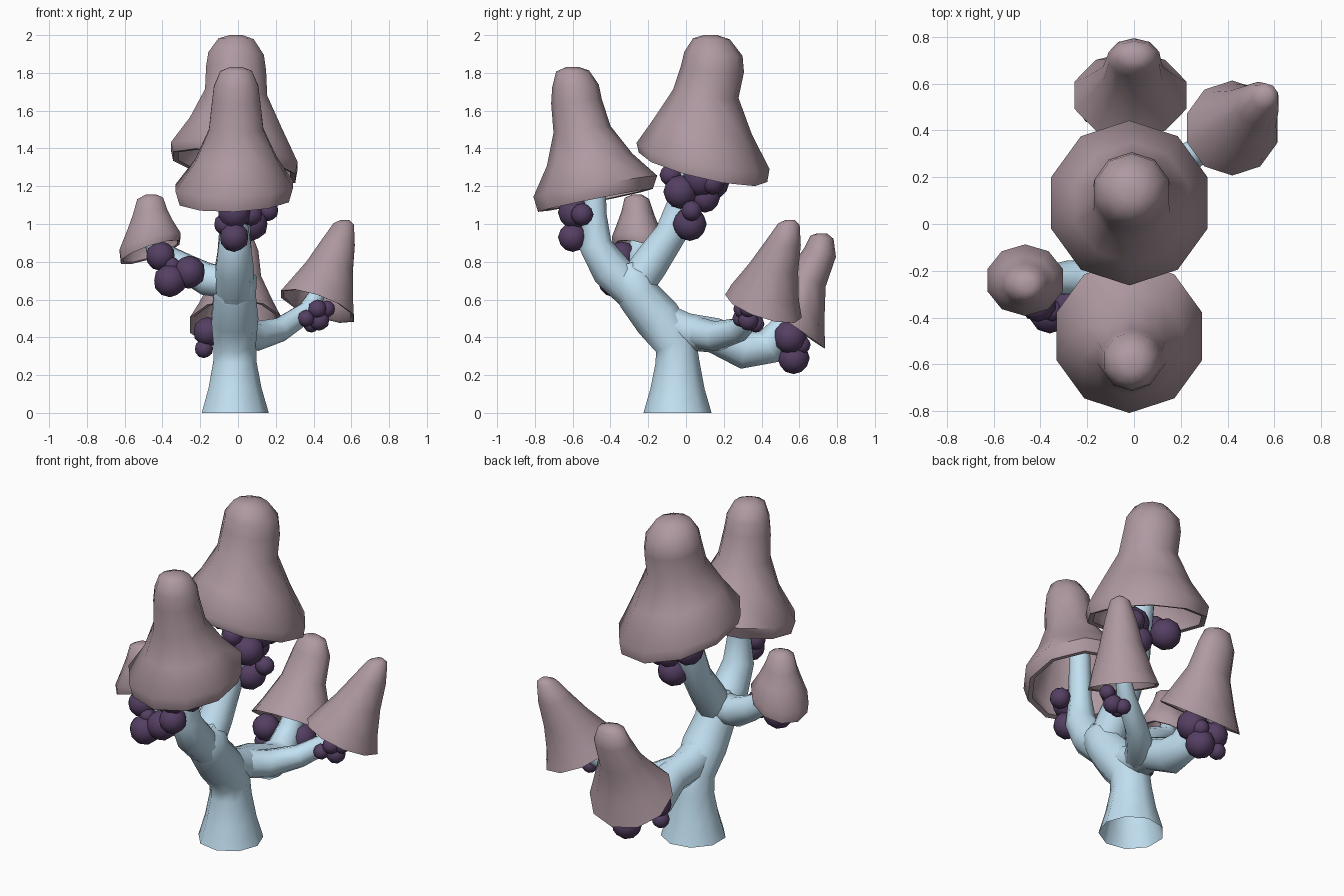
import bpy, bmesh
from math import cos, sin, pi, radians
from mathutils import Vector, Matrix


def material(name, col):
    m = bpy.data.materials.new(name)
    m.diffuse_color = (*col, 1)
    return m


BARK = material("pale_blue", (0.54, 0.75, 0.89))
CAP = material("dusty_pink", (0.43, 0.32, 0.36))
BERRY = material("dark_purple", (0.09, 0.05, 0.125))


def finish(bm, name, mat, angle=35):
    bmesh.ops.recalc_face_normals(bm, faces=bm.faces)
    me = bpy.data.meshes.new(name)
    bm.to_mesh(me)
    bm.free()
    me.materials.append(mat)
    ob = bpy.data.objects.new(name, me)
    bpy.context.collection.objects.link(ob)
    bpy.ops.object.select_all(action='DESELECT')
    ob.select_set(True)
    bpy.context.view_layer.objects.active = ob
    bpy.ops.object.shade_smooth_by_angle(angle=radians(angle))
    return ob


def loft(name, rings, mat, angle=35, close_start=True):
    bm = bmesh.new()
    rows = [[bm.verts.new(p) for p in ring] for ring in rings]
    n = len(rows[0])
    for a, b in zip(rows, rows[1:]):
        for i in range(n):
            j = (i + 1) % n
            bm.faces.new((a[i], a[j], b[j], b[i]))
    if close_start:
        bm.faces.new(rows[0])
    bm.faces.new(rows[-1])
    return finish(bm, name, mat, angle)


def branch(name, path, n=9):
    """Tube through (x, y, z, radius) points; open where it meets the ground."""
    pts = [Vector(p[:3]) for p in path]
    grounded = abs(pts[0].z) < 1e-6
    side, last, rings = Vector((1, 0, 0)), None, []
    for k, p in enumerate(pts):
        t = (pts[min(k + 1, len(pts) - 1)] - pts[max(k - 1, 0)]).normalized()
        if k == 0 and grounded:
            t = Vector((0, 0, 1))
        if last is not None:
            side = last.rotation_difference(t) @ side
        side = (side - t * side.dot(t)).normalized()
        up, last, r = t.cross(side), t, path[k][3]
        rings.append([p + r * (side * cos(2 * pi * i / n) + up * sin(2 * pi * i / n))
                      for i in range(n)])
    return loft(name, rings, BARK, 50, not grounded)


def cap(name, rows, sx, sy, ry=1.0, n=10):
    """Hollow drooping bell; rows run apex to rim, slopes tilt the rim."""
    def ring(row, k, s=1.0, dz=0.0):
        x, y, z, r = row
        w = k / (len(rows) - 1)
        out = []
        for i in range(n):
            a = 2 * pi * (i + 0.5) / n
            dx, dy = r * s * cos(a) * 1.03, r * s * ry * sin(a) * 1.03
            out.append((x + dx, y + dy, z + dz + w * (sx * dx + sy * dy)))
        return out
    last = len(rows) - 1
    outer = [ring(row, k) for k, row in enumerate(rows)]
    inner = [ring(rows[k], k, 0.91, 0.005) for k in range(last, 2, -1)]
    return loft(name, outer + inner, CAP, 55)


def berries(name, items):
    bm = bmesh.new()
    for x, y, z, r in items:
        bmesh.ops.create_icosphere(bm, subdivisions=2, radius=r,
                                   matrix=Matrix.Translation((x, y, z)))
    return finish(bm, name, BERRY, 40)


# Trunk and branches
branch("trunk", [(-.02, -.045, 0, .183), (-.02, -.045, .13, .145), (-.02, -.045, .27, .118),
                 (-.02, -.055, .37, .116), (-.02, -.15, .50, .128), (-.02, -.25, .62, .115),
                 (-.02, -.29, .72, .12), (-.02, -.31, .79, .06)])
branch("front_branch", [(-.02, -.28, .64, .10), (-.02, -.40, .76, .105), (-.02, -.48, .89, .088),
                        (-.02, -.485, 1.05, .066), (-.02, -.49, 1.35, .06)])
branch("tall_branch", [(-.02, -.28, .66, .10), (-.02, -.19, .79, .098), (-.02, -.08, .95, .085),
                       (-.02, -.01, 1.12, .085), (-.02, .05, 1.45, .07)])
branch("left_branch", [(-.02, -.28, .69, .09), (-.17, -.25, .71, .088), (-.28, -.23, .77, .075),
                       (-.44, -.25, .87, .055), (-.47, -.25, .98, .04)])
branch("back_branch", [(-.02, -.14, .49, .10), (-.01, .0, .43, .10), (0, .15, .41, .095),
                       (-.01, .31, .335, .105), (-.01, .44, .35, .095), (-.01, .53, .47, .07),
                       (-.01, .60, .62, .05)])
branch("right_branch", [(0, .04, .43, .085), (.09, .16, .405, .08), (.22, .28, .44, .065),
                        (.37, .37, .54, .055), (.44, .42, .66, .04)])

# Drooping caps
cap("tall_cap", [(-.01, .13, 2.0, .035), (-.01, .135, 1.98, .095), (-.01, .145, 1.90, .15),
                 (-.01, .14, 1.82, .162), (-.01, .105, 1.69, .168), (-.01, .09, 1.52, .25),
                 (-.02, .09, 1.36, .342), (-.02, .09, 1.30, .33)], -.18, -.23)
cap("front_cap", [(-.01, -.60, 1.83, .035), (-.01, -.60, 1.81, .085), (-.01, -.585, 1.73, .12),
                  (-.01, -.58, 1.65, .13), (-.01, -.55, 1.50, .147), (-.01, -.51, 1.34, .22),
                  (-.02, -.48, 1.20, .318), (-.02, -.48, 1.125, .295)], .03, .2)
cap("left_cap", [(-.46, -.26, 1.155, .03), (-.465, -.26, 1.135, .07), (-.465, -.255, 1.06, .093),
                 (-.465, -.25, .99, .122), (-.465, -.24, .90, .165), (-.465, -.24, .85, .158)],
    .33, -.25, .9)
cap("right_cap", [(.565, .55, 1.02, .025), (.56, .545, 1.0, .055), (.53, .515, .90, .09),
                  (.485, .465, .77, .125), (.44, .42, .64, .172), (.42, .41, .565, .197)],
    -.33, -.3)
cap("back_cap", [(0, .72, .95, .035), (0, .72, .93, .08), (0, .71, .85, .11),
                 (-.005, .64, .71, .13), (-.01, .58, .56, .20), (-.015, .55, .47, .245)],
    .02, -.7, .74)

# Berry clusters
berries("tall_berries", [(.09, -.03, 1.17, .09), (.08, .08, 1.24, .10), (.12, .14, 1.22, .065),
                         (.07, .02, 1.0, .09), (.16, .03, 1.07, .055), (.05, .10, 1.14, .08),
                         (-.11, .14, 1.22, .09), (-.12, .03, 1.30, .08), (.02, -.08, 1.26, .06)])
berries("front_berries", [(-.02, -.59, 1.06, .088), (-.02, -.60, .93, .078),
                          (-.07, -.57, 1.0, .058), (.07, -.55, 1.05, .06)])
berries("left_berries", [(-.41, -.34, .83, .078), (-.36, -.38, .70, .088),
                         (-.26, -.36, .745, .088), (-.35, -.37, .78, .045)])
berries("right_berries", [(.43, .33, .49, .055), (.36, .29, .50, .045), (.42, .30, .55, .05),
                          (.47, .33, .55, .045), (.39, .37, .47, .045)])
berries("back_berries", [(.04, .55, .40, .09), (.0, .57, .29, .085), (.03, .61, .36, .05),
                         (-.16, .50, .43, .078), (-.18, .50, .34, .05)])
